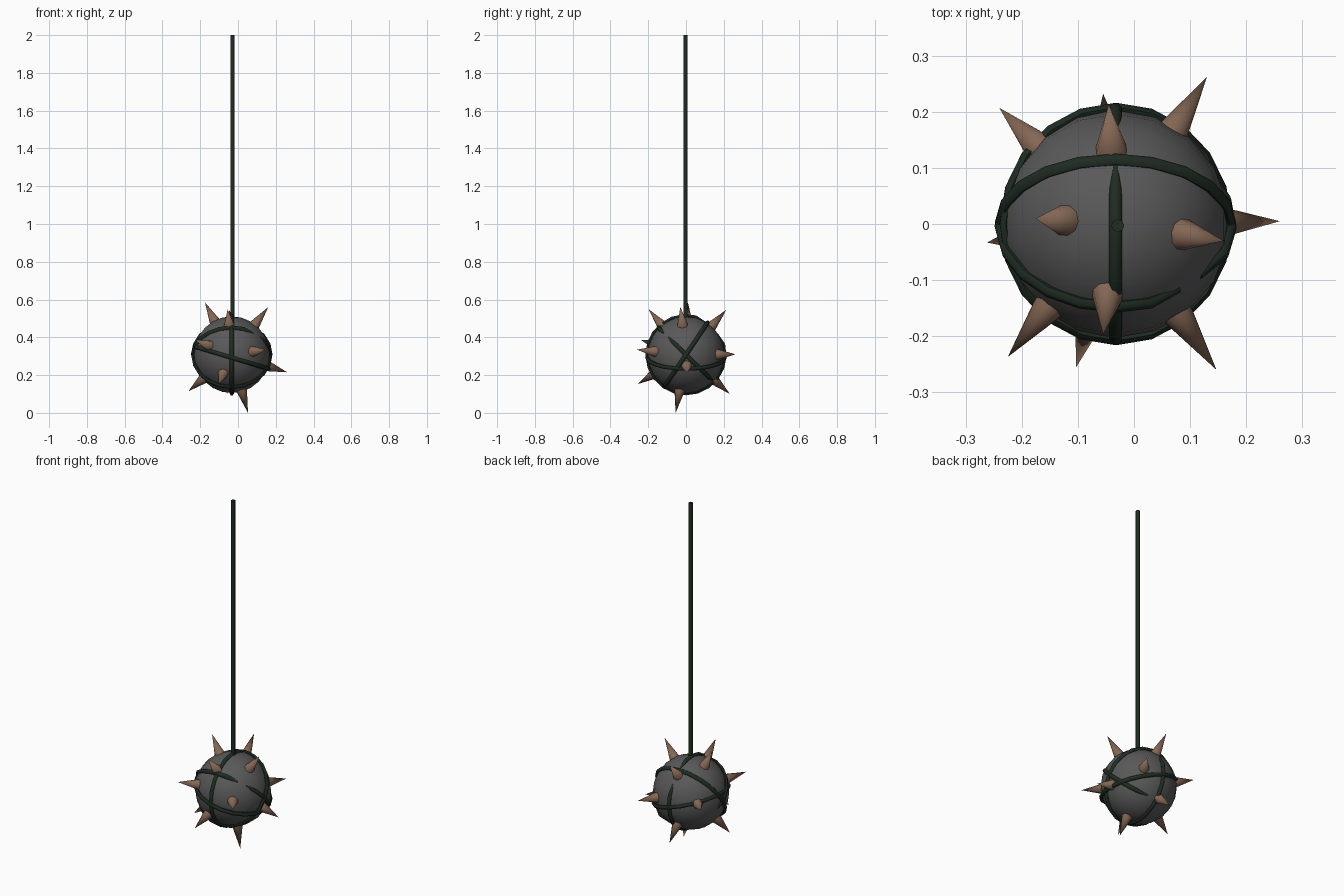
import bpy, math
from mathutils import Vector

if "Cube" in bpy.data.objects:
    bpy.data.objects.remove(bpy.data.objects["Cube"])

C = Vector((-0.033, 0, 0.308))   # ball centre
R = 0.203


def mat(name, rgb):
    m = bpy.data.materials.new(name)
    m.diffuse_color = (*rgb, 1)
    m.use_nodes = True
    m.node_tree.nodes["Principled BSDF"].inputs["Base Color"].default_value = m.diffuse_color
    return m


STONE = mat("stone_grey", (0.10, 0.10, 0.10))
WOOD = mat("spike_brown", (0.23, 0.135, 0.09))
VINE = mat("vine_green", (0.014, 0.025, 0.016))


def finish(ob, name, m, angle=60):
    ob.name = name
    ob.data.materials.clear()
    ob.data.materials.append(m)
    bpy.ops.object.select_all(action='DESELECT')
    ob.select_set(True)
    bpy.context.view_layer.objects.active = ob
    bpy.ops.object.shade_smooth_by_angle(angle=math.radians(angle))


# Stone ball
bpy.ops.mesh.primitive_uv_sphere_add(segments=18, ring_count=12, radius=R, location=C)
finish(bpy.context.object, "ball", STONE)

# Spikes, placed by their tips and pointing away from the ball centre
tips = [
    (-0.175, 0.01, 0.585), (0.16, -0.03, 0.56), (-0.055, -0.197, 0.548),
    (-0.045, 0.213, 0.545), (-0.055, 0.232, 0.10), (-0.24, 0.207, 0.335),
    (0.13, 0.262, 0.31), (-0.225, -0.237, 0.385), (0.147, -0.26, 0.335),
    (0.26, 0.005, 0.215), (-0.262, -0.033, 0.115), (-0.103, -0.255, 0.153),
    (0.053, -0.055, 0.0),
]
for i, t in enumerate(tips):
    tip = Vector(t)
    d = (tip - C).normalized()
    base = C + d * (R - 0.02)
    bpy.ops.mesh.primitive_cone_add(
        vertices=10, radius1=0.032, radius2=0, depth=(tip - base).length,
        location=(tip + base) / 2, rotation=d.to_track_quat('Z', 'Y').to_euler())
    finish(bpy.context.object, f"spike_{i + 1}", WOOD)


def vine(name, u, v, start, end, offset=(0, 0, 0)):
    """Tube along an arc around the ball; open arcs get tapered ends."""
    u, v = Vector(u).normalized(), Vector(v).normalized()
    closed = end - start >= 360
    n = max(4, round((end - start) / 18))
    cu = bpy.data.curves.new(name, 'CURVE')
    cu.dimensions = '3D'
    cu.bevel_depth = 0.0115
    cu.bevel_resolution = 1
    cu.use_fill_caps = True
    sp = cu.splines.new('POLY')
    count = n if closed else n + 1
    sp.points.add(count - 1)
    sp.use_cyclic_u = closed
    for k, p in enumerate(sp.points):
        a = math.radians(start + (end - start) * k / n)
        is_end = not closed and k in (0, count - 1)
        r = R + 0.002 - (0.008 if is_end else 0)
        p.co = (*(C + Vector(offset) + (u * math.cos(a) + v * math.sin(a)) * r), 1)
        p.radius = 0.6 if is_end else 1
    ob = bpy.data.objects.new(name, cu)
    bpy.context.collection.objects.link(ob)
    bpy.ops.object.select_all(action='DESELECT')
    ob.select_set(True)
    bpy.context.view_layer.objects.active = ob
    bpy.ops.object.convert(target='MESH')
    finish(bpy.context.object, name, VINE)


# Vines wrapped round the ball
vine("vine_belt", (1, 0, -0.3), (0, 1, 0), 0, 360, (0, 0, -0.016))
vine("vine_rear_tilt", (1, 0, 0), (0, 0.118, 0.175), 0, 360)
vine("vine_front_tilt_long", (1, 0, 0), (0, -0.155, 0.152), 55, 195)
vine("vine_front_tilt_short", (1, 0, 0), (0, -0.155, 0.152), -75, 41)
vine("vine_upright", (0, 0, 1), (0, 1, 0), 57, 392)

# Hanging rope
bpy.ops.mesh.primitive_cylinder_add(vertices=8, radius=0.0115, depth=1.52,
                                    location=(-0.029, -0.003, 1.24))
finish(bpy.context.object, "rope", VINE)
